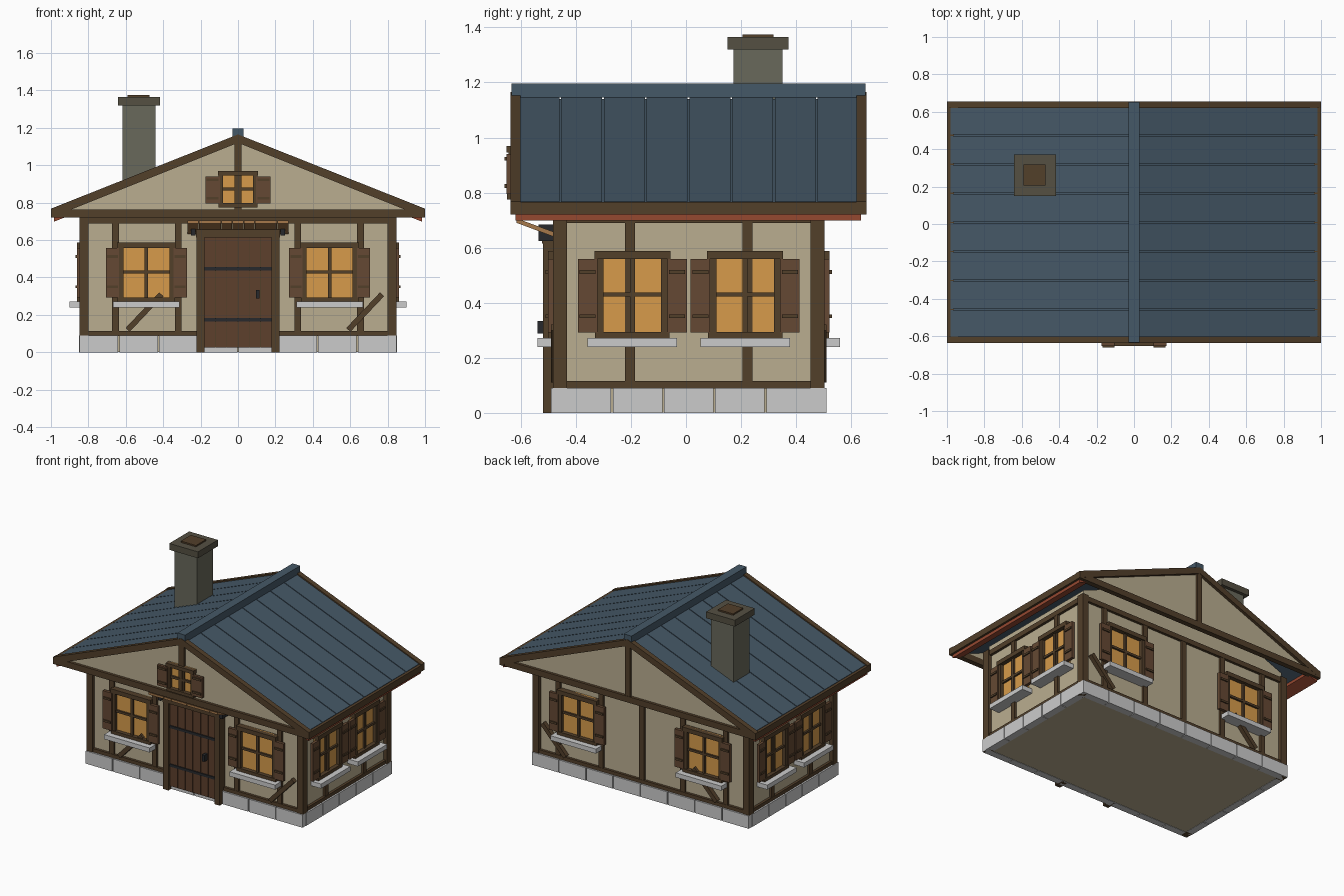
import bpy, bmesh
from math import pi
from mathutils import Matrix, Vector

if "Cube" in bpy.data.objects:
    bpy.data.objects.remove(bpy.data.objects["Cube"])


def material(name, rgb):
    m = bpy.data.materials.new(name)
    m.diffuse_color = (*rgb, 1)
    m.use_nodes = True
    m.node_tree.nodes["Principled BSDF"].inputs["Base Color"].default_value = m.diffuse_color
    return m


WALL = material("plaster", (0.49, 0.42, 0.28))
WOOD = material("timber", (0.085, 0.05, 0.023))
SHUT = material("shutter_wood", (0.13, 0.066, 0.033))
DOOR = material("door_wood", (0.11, 0.05, 0.025))
GLOW = material("lit_glass", (0.68, 0.33, 0.07))
SLATE = material("roof_slate", (0.06, 0.098, 0.135))
BRICK = material("chimney_stone", (0.14, 0.14, 0.105))
CAP = material("chimney_cap", (0.09, 0.08, 0.055))
RED = material("eave_red", (0.30, 0.065, 0.03))
IRON = material("iron", (0.02, 0.022, 0.025))
AWN = material("awning_wood", (0.38, 0.19, 0.07))
STONE = None
I = Matrix.Identity(4)
CY = 0.01  # body centre in y


def prism(name, pts, y0, y1, mat, M=I):
    """Extrude an x-z outline from y0 to y1."""
    bm = bmesh.new()
    f = bm.faces.new([bm.verts.new((x, y0, z)) for x, z in pts])
    ext = bmesh.ops.extrude_face_region(bm, geom=[f])["geom"]
    bmesh.ops.translate(bm, vec=(0, y1 - y0, 0),
                        verts=[v for v in ext if isinstance(v, bmesh.types.BMVert)])
    bmesh.ops.recalc_face_normals(bm, faces=bm.faces)
    bm.transform(M)
    me = bpy.data.meshes.new(name)
    bm.to_mesh(me)
    bm.free()
    ob = bpy.data.objects.new(name, me)
    bpy.context.collection.objects.link(ob)
    if mat:
        me.materials.append(mat)
    return ob


def box(name, x0, x1, y0, y1, z0, z1, mat, M=I):
    return prism(name, [(x0, z0), (x1, z0), (x1, z1), (x0, z1)], y0, y1, mat, M)


def bar(name, p, q, w, y0, y1, mat, M=I):
    p, q = Vector(p), Vector(q)
    d = (q - p).normalized() * w / 2
    n = Vector((-d.y, d.x))
    return prism(name, [p + n, p - n, q - n, q + n], y0, y1, mat, M)


def window(tag, M, d, cx, z0, z1, hw, sw, sill):
    """Window on a wall whose plane is local y = -d; hw = half frame width."""
    f = 0.03 if sill else 0.024
    T = M @ Matrix.Translation((cx, -d, 0))
    zc = (z0 + z1) / 2
    box(tag + "_glass", -hw, hw, -0.012, 0, z0, z1, GLOW, T)
    for s in (-1, 1):
        a, b = sorted((s * hw, s * (hw - f)))
        box(tag + "_frame_side", a, b, -0.035, 0, z0, z1, WOOD, T)
        a, b = sorted((s * (hw - 0.008), s * (hw + sw)))
        box(tag + "_shutter", a, b, -0.042, -0.022, z0 + 0.02, z1 - 0.03, SHUT, T)
        for t in (0.25, 0.76):
            z = z0 + t * (z1 - z0)
            box(tag + "_shutter_batten", a + 0.006, b - 0.006, -0.05, -0.042, z - 0.007, z + 0.007, WOOD, T)
    box(tag + "_lintel", -hw - 0.003, hw + 0.003, -0.042, 0, z1 - f, z1, WOOD, T)
    box(tag + "_frame_bottom", -hw, hw, -0.04, 0, z0, z0 + 0.022, WOOD, T)
    box(tag + "_muntin_v", -0.009, 0.009, -0.025, 0, z0, z1, WOOD, T)
    box(tag + "_muntin_h", -hw, hw, -0.025, 0, zc - 0.008, zc + 0.008, WOOD, T)
    if sill:
        box(tag + "_stone_sill", -sill, sill, -0.08, 0, z0 - 0.032, z0, STONE, T)


# Plastered body
prism("walls", [(-0.82, 0.002), (0.82, 0.002), (0.82, 0.77), (0, 1.1), (-0.82, 0.77)],
      CY - 0.47, CY + 0.47, WALL)

# Four wall faces: frame rotation, plane distance, half length, posts, windows
FACES = [
    ("front", 0, 0.47, 0.82, (-0.655, -0.32, 0.32, 0.655), (-0.49, 0.49)),
    ("right", pi / 2, 0.82, 0.47, (-0.213, 0.213), (-0.205, 0.205)),
    ("back", pi, 0.47, 0.82, (-0.655, -0.32, 0, 0.32, 0.655), (-0.49, 0.49)),
    ("left", -pi / 2, 0.82, 0.47, (-0.213, 0.213), (-0.205, 0.205)),
]
MATS = {}
for tag, ang, d, L, posts, wins in FACES:
    M = Matrix.Translation((0, CY, 0)) @ Matrix.Rotation(ang, 4, 'Z')
    MATS[tag] = M
    long = L > 0.6
    # Foundation blocks
    n = 8 if long else 5
    step = 2 * (L + (0.03 if long else -0.005)) / n
    for i in range(n):
        x = (i - n / 2) * step
        box(tag + "_foundation_block", x + 0.003, x + step - 0.003, -d - 0.03, -d + 0.02, 0, 0.09, STONE, M)
    # Timber framing
    box(tag + "_sill_beam", -L, L, -d - 0.018, -d, 0.088, 0.115, WOOD, M)
    box(tag + "_top_plate", -L, L, -d - 0.018, -d, 0.69, 0.725, WOOD, M)
    for x in posts:
        box(tag + "_stud", x - 0.018, x + 0.018, -d - 0.016, -d, 0.1, 0.72, WOOD, M)
    if long:
        for x in ((-0.59, 0.59) if tag == "front" else (-0.77, 0.41)):
            za, zb = (0.12, 0.31) if tag == "front" else (0.31, 0.12)
            bar(tag + "_brace", (x, za), (x + 0.18, zb), 0.03, -d - 0.03, -d, WOOD, M)
    for x in wins:
        window(tag + "_window", M, d, x, 0.272, 0.588,
               0.153 if long else 0.135, 0.063, 0.178 if long else 0.163)

# Corner posts
for sx in (-1, 1):
    for sy in (-1, 1):
        x, y = sx * 0.8225, CY + sy * 0.4675
        box("corner_post", x - 0.024, x + 0.024, y - 0.026, y + 0.026, 0, 0.73, WOOD)

# Door with planks, frame, straps, handle
for i in range(6):
    x = -0.18 + i * 0.06
    box("door_plank", x + 0.002, x + 0.058, -0.503, -0.45, 0.026, 0.62, DOOR)
box("door_backing", -0.18, 0.18, -0.496, -0.45, 0.026, 0.62, WOOD)
for s in (-1, 1):
    box("door_post", s * 0.2 - 0.021, s * 0.2 + 0.021, -0.52, -0.45, 0, 0.65, WOOD)
    box("awning_bracket", s * 0.24 - 0.012, s * 0.24 + 0.012, -0.535, -0.46, 0.625, 0.685, IRON)
box("door_lintel", -0.225, 0.225, -0.523, -0.45, 0.615, 0.658, WOOD)
for z in (0.175, 0.447):
    box("door_strap", -0.178, 0.178, -0.51, -0.5, z - 0.009, z + 0.009, IRON)
box("door_handle", 0.095, 0.115, -0.54, -0.5, 0.288, 0.333, IRON)

# Tilted plank awning above the door
R = Matrix(((0, 1, 0, 0), (1, 0, 0, 0), (0, 0, 1, 0), (0, 0, 0, 1)))  # swap x and y
for i in range(9):
    x = -0.27 + i * 0.06
    prism("awning_plank", [(-0.615, 0.69), (-0.46, 0.632), (-0.46, 0.65), (-0.615, 0.706)],
          x + 0.001, x + 0.059, AWN, R)

# Roof planks, verge boards, eaves
Y0, Y1 = -0.637, 0.655
for s in (-1, 1):
    def slope(*pts):
        return [(s * x, z) for x, z in pts]
    w = (Y1 - Y0 - 0.05) / 8
    for i in range(8):
        y = Y0 + 0.025 + i * w
        prism("roof_plank", slope((0, 1.155), (0.98, 0.768), (0.98, 0.74), (0, 1.127)),
              y + 0.003, y + w - 0.003, SLATE)
    prism("roof_underlay", slope((0, 1.14), (0.97, 0.757), (0.97, 0.725), (0, 1.108)),
          Y0 + 0.025, Y1 - 0.025, SLATE)
    prism("eave_strip", slope((0.985, 0.73), (0.985, 0.698), (0.91, 0.728), (0.91, 0.755)),
          Y0 + 0.017, Y1 - 0.02, RED)
    a, b = sorted((s * 0.962, s * 1.0))
    box("eave_beam", a, b, Y0, Y1, 0.72, 0.765, WOOD)
    for y in (Y0, Y1 - 0.036):
        prism("verge_board", slope((0, 1.165), (1.0, 0.768), (1.0, 0.72), (0, 1.12)),
              y, y + 0.036, WOOD)
box("ridge_cap", -0.03, 0.03, Y0 + 0.004, Y1 - 0.004, 1.145, 1.196, SLATE)

# Gable ends
for tag, y, o in (("front", Y0, 1), ("back", Y1, -1)):
    a, b = sorted((y + o * 0.02, y + o * 0.036))
    prism(tag + "_gable", [(-0.97, 0.735), (0.97, 0.735), (0, 1.13)], a, b, WALL)
    a, b = sorted((y + o * 0.001, y + o * 0.037))
    box(tag + "_tie_beam", -0.99, 0.99, a, b, 0.721, 0.764, WOOD)
    a, b = sorted((y + o * 0.004, y + o * 0.036))
    box(tag + "_king_post", -0.02, 0.02, a, b, 0.75, 1.13, WOOD)
window("gable_window", MATS["front"], 0.62, 0, 0.775, 0.97, 0.105, 0.07, 0)

# Chimney
box("chimney_stack", -0.617, -0.44, 0.172, 0.35, 0.85, 1.33, BRICK)
box("chimney_cap", -0.642, -0.418, 0.15, 0.372, 1.32, 1.365, CAP)
box("chimney_flue", -0.59, -0.472, 0.205, 0.317, 1.36, 1.375, WOOD)
